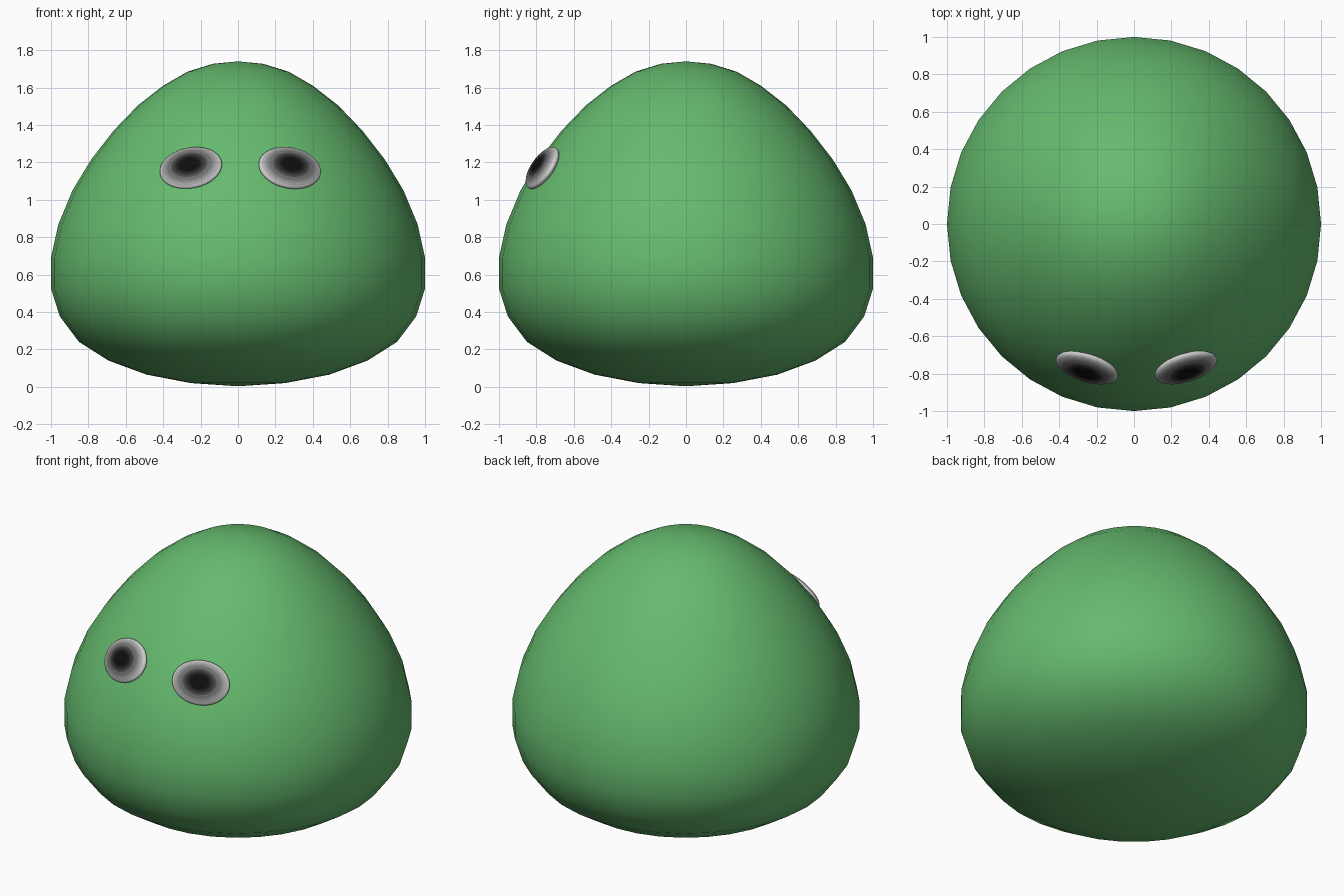
import bpy, bmesh, math
from mathutils import Matrix, Vector

if "Cube" in bpy.data.objects:
    bpy.data.objects.remove(bpy.data.objects["Cube"])


def material(name, r, g, b):
    m = bpy.data.materials.new(name)
    m.diffuse_color = (r, g, b, 1)
    m.use_nodes = True
    m.node_tree.nodes["Principled BSDF"].inputs["Base Color"].default_value = m.diffuse_color
    return m


def finish(bm, name, mats):
    bmesh.ops.recalc_face_normals(bm, faces=bm.faces)
    for f in bm.faces:
        f.smooth = True
    mesh = bpy.data.meshes.new(name)
    bm.to_mesh(mesh)
    bm.free()
    for m in mats:
        mesh.materials.append(m)
    obj = bpy.data.objects.new(name, mesh)
    bpy.context.collection.objects.link(obj)
    return obj


# Body: 32-sided lathe of a rounded dome profile (radius, height)
profile = [(0, 1.74), (0.135, 1.727), (0.27, 1.685), (0.4, 1.61), (0.535, 1.505),
           (0.665, 1.37), (0.785, 1.215), (0.885, 1.05), (0.96, 0.87), (1, 0.69),
           (1, 0.525), (0.952, 0.375), (0.85, 0.24), (0.692, 0.14), (0.488, 0.065),
           (0.253, 0.02), (0, 0.003)]
bm = bmesh.new()
verts = [bm.verts.new((r, 0, z)) for r, z in profile]
edges = [bm.edges.new(pair) for pair in zip(verts, verts[1:])]
bmesh.ops.spin(bm, geom=verts + edges, cent=(0, 0, 0), axis=(0, 0, 1),
               angle=math.tau, steps=32, use_duplicate=False)
bmesh.ops.remove_doubles(bm, verts=bm.verts, dist=0.001)
finish(bm, "body", [material("green", 0.13, 0.49, 0.155)])

# Eyes: flattened spheres shaded from black centre to light grey rim
STEPS = 12
greys = [material(f"eye_grey_{i}", *[0.004 + 0.5 * (i / (STEPS - 1)) ** 2] * 3)
         for i in range(STEPS)]


def eye(name, side, x):
    normal = Vector((side * 0.27, -0.80, 0.53)).normalized()
    bm = bmesh.new()
    bmesh.ops.create_uvsphere(bm, u_segments=32, v_segments=40, radius=1)
    for f in bm.faces:
        c = f.calc_center_median()
        t = (math.hypot(c.x, c.y) - 0.28) / 0.67
        f.material_index = max(0, min(STEPS - 1, round(t * (STEPS - 1))))
    turn = normal.to_track_quat('Z', 'Y').to_matrix().to_4x4()
    roll = Matrix.Rotation(math.radians(-5 * side), 4, 'Z')
    bm.transform(Matrix.Translation((x, -0.768, 1.17)) @ turn @ roll
                 @ Matrix.Diagonal((0.173, 0.13, 0.04, 1)))
    finish(bm, name, greys)


eye("left_eye", -1, -0.252)
eye("right_eye", 1, 0.277)
